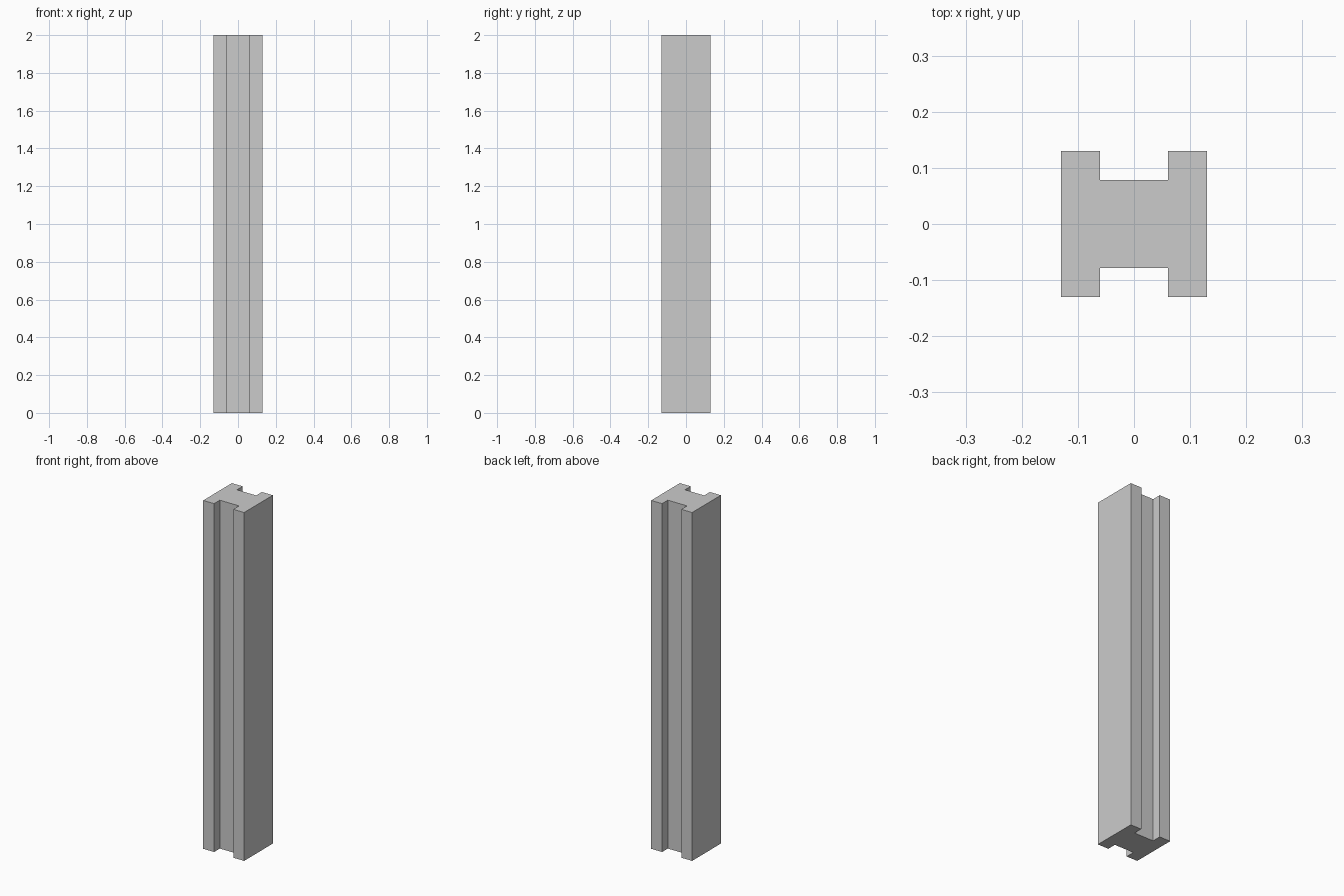
import bpy, bmesh

if "Cube" in bpy.data.objects:
    bpy.data.objects.remove(bpy.data.objects["Cube"])

HALF = 0.13      # half width of the post
SLOT = 0.061     # half width of the grooves
WEB = 0.078      # half thickness between the grooves
HEIGHT = 2.0

# H-shaped cross-section: one quarter mirrored around the centre
right = [(SLOT, -WEB), (SLOT, -HALF), (HALF, -HALF),
         (HALF, HALF), (SLOT, HALF), (SLOT, WEB)]
profile = right + [(-x, y) for x, y in reversed(right)]

# Grooved post: profile extruded upwards
bm = bmesh.new()
base = bm.faces.new([bm.verts.new((x, y, 0)) for x, y in profile])
top = bmesh.ops.extrude_face_region(bm, geom=[base], use_keep_orig=True)["geom"]
bmesh.ops.translate(bm, vec=(0, 0, HEIGHT),
                    verts=[g for g in top if isinstance(g, bmesh.types.BMVert)])
bmesh.ops.recalc_face_normals(bm, faces=bm.faces)

mesh = bpy.data.meshes.new("grooved_post")
bm.to_mesh(mesh)
bm.free()
bpy.context.collection.objects.link(bpy.data.objects.new("grooved_post", mesh))
